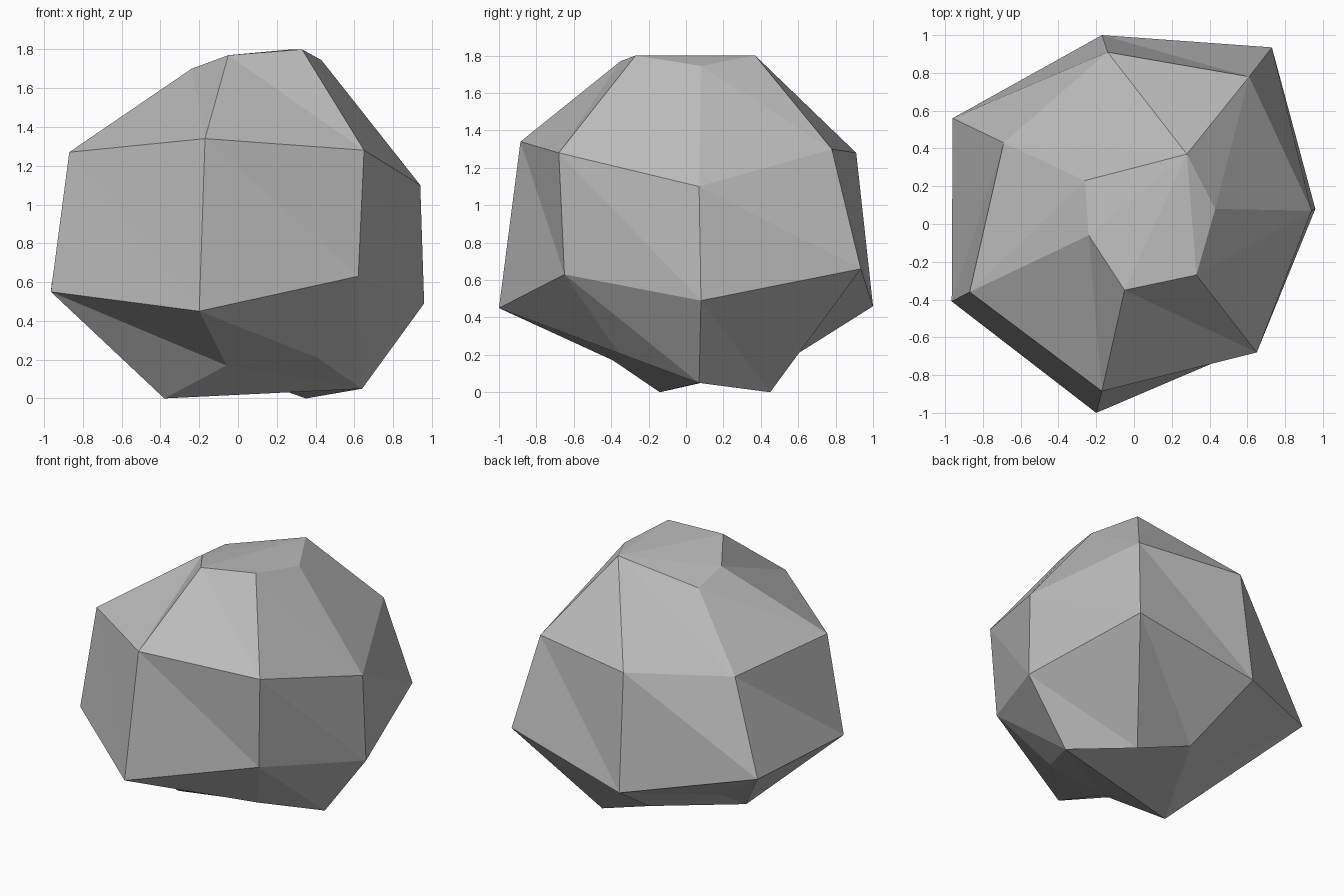
import bpy, bmesh

if "Cube" in bpy.data.objects:
    bpy.data.objects.remove(bpy.data.objects["Cube"])

# Stone colour
stone = bpy.data.materials.new("stone_grey")
stone.diffuse_color = (0.5, 0.5, 0.5, 1)
stone.use_nodes = True
stone.node_tree.nodes["Principled BSDF"].inputs["Base Color"].default_value = stone.diffuse_color

# Four uneven rings of seven corners, counter-clockwise from +x, bottom to top
base = [(.64, .07, .05), (.35, .45, 0), (-.06, .50, .145), (-.42, .22, .217),
        (-.38, -.14, 0), (-.06, -.39, .17), (.41, -.36, .21)]
lower = [(.96, .08, .49), (.73, .935, .66), (-.17, 1, .46), (-.96, .56, .60),
         (-.965, -.41, .55), (-.20, -1, .45), (.62, -.65, .63)]
upper = [(.94, .07, 1.10), (.61, .78, 1.30), (-.14, .91, 1.28), (-.69, .43, 1.215),
         (-.87, -.36, 1.27), (-.17, -.885, 1.34), (.65, -.68, 1.28)]
# The crown has one corner chipped off: the second corner serves two places
chip = (.28, .37, 1.80)
crown = [(.43, .08, 1.745), chip, chip, (-.26, .23, 1.66),
         (-.24, -.06, 1.70), (-.05, -.35, 1.77), (.33, -.27, 1.80)]

bm = bmesh.new()
made = {}


def corner(p):
    if p not in made:
        made[p] = bm.verts.new(p)
    return made[p]


def facet(*points):
    vs = [corner(p) for p in points]
    if len(set(vs)) == 3:
        bm.faces.new(vs)


def band(a, b, rising):
    """Join two rings with triangles; the split runs forward going down."""
    for i in range(7):
        j = (i + 1) % 7
        facet(a[i], a[j], b[i])
        facet(a[j], b[j], b[i])


# Sides
band(base, lower, True)
band(lower, upper, True)
band(upper, crown, True)

# Top and underside facets
for i, j, k in [(0, 1, 6), (1, 5, 6), (1, 4, 5), (1, 3, 4)]:
    facet(crown[i], crown[j], crown[k])
for i, j, k in [(0, 1, 2), (0, 2, 4), (2, 3, 4), (0, 4, 5), (0, 5, 6)]:
    facet(base[k], base[j], base[i])

bmesh.ops.recalc_face_normals(bm, faces=bm.faces)
mesh = bpy.data.meshes.new("rock")
bm.to_mesh(mesh)
bm.free()
mesh.materials.append(stone)
rock = bpy.data.objects.new("rock", mesh)
bpy.context.collection.objects.link(rock)
